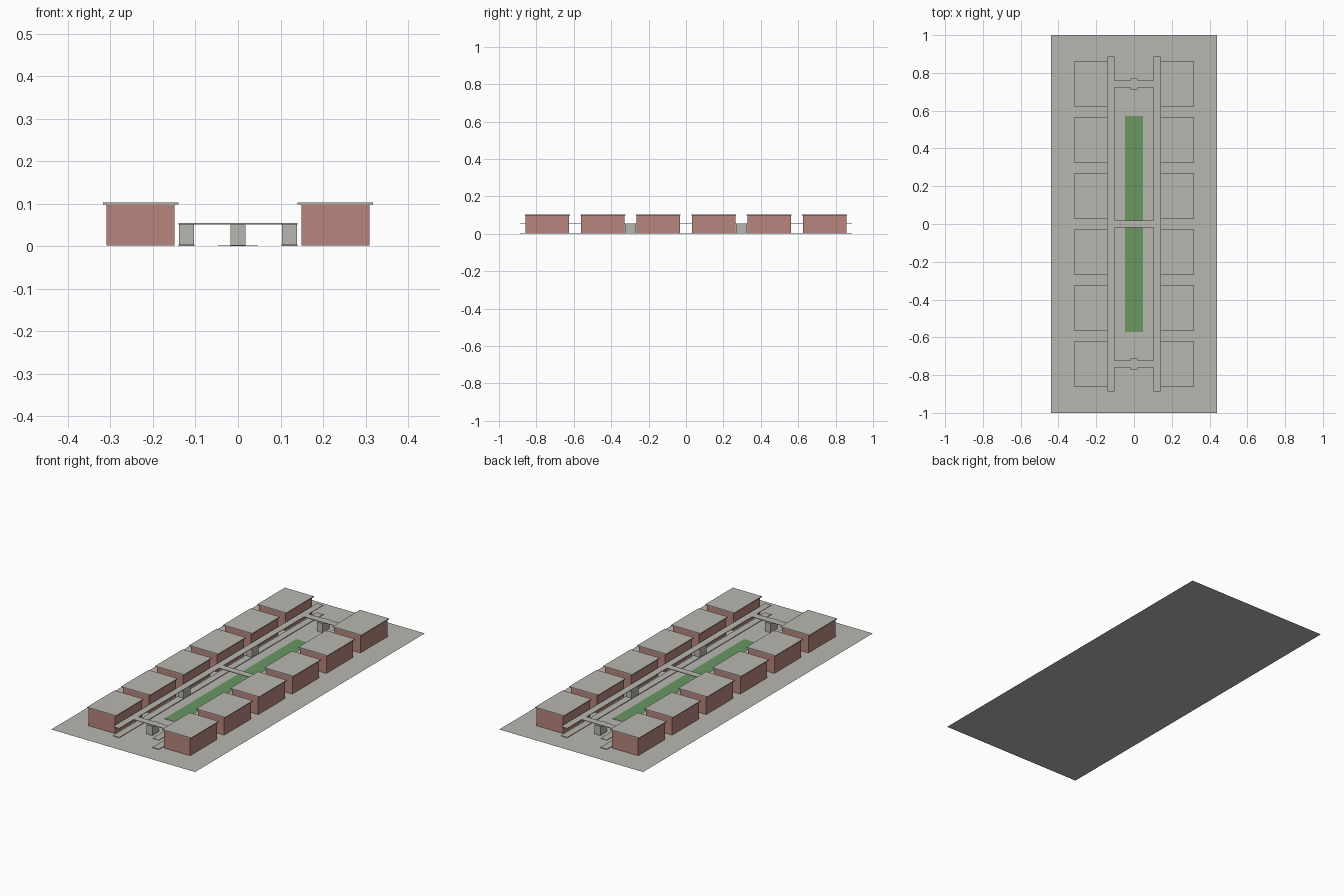
import bpy
import bmesh
from mathutils import Matrix

cube = bpy.data.objects.get("Cube")
if cube:
    bpy.data.objects.remove(cube, do_unlink=True)


def material(name, rgb):
    m = bpy.data.materials.new(name)
    m.use_nodes = True
    m.diffuse_color = (*rgb, 1)
    m.node_tree.nodes["Principled BSDF"].inputs["Base Color"].default_value = (*rgb, 1)
    return m


concrete = material("warm grey concrete", (0.48, 0.47, 0.43))
brick = material("dusty red wall", (0.48, 0.235, 0.207))
grass = material("lawn green", (0.14, 0.31, 0.12))


def finish(name, bm, mat):
    mesh = bpy.data.meshes.new(name)
    bm.to_mesh(mesh)
    bm.free()
    mesh.materials.append(mat)
    obj = bpy.data.objects.new(name, mesh)
    bpy.context.collection.objects.link(obj)
    return obj


def box(name, x, y, size_x, size_y, z0, z1, mat):
    bm = bmesh.new()
    place = Matrix.Translation((x, y, (z0 + z1) / 2))
    scale = Matrix.Diagonal((size_x, size_y, z1 - z0, 1))
    bmesh.ops.create_cube(bm, size=1, matrix=place @ scale)
    return finish(name, bm, mat)


SPACING = 0.2965          # distance between neighbouring houses
WALK_IN, WALK_OUT = 0.102, 0.14
WALK_END = 0.888
DECK_BASE, DECK_TOP = 0.051, 0.054

# Ground sheet
bm = bmesh.new()
bmesh.ops.create_grid(bm, x_segments=1, y_segments=1, size=1,
                      matrix=Matrix.Diagonal((0.4385, 1, 1, 1)))
finish("ground", bm, concrete)

# Central lawn
box("lawn", 0, 0, 0.094, 1.146, 0.0005, 0.002, grass)

# Houses, ground paths and side pillars on both sides
for side, sx in (("right", -1), ("left", 1)):
    for i in range(6):
        y = (i - 2.5) * SPACING
        box(f"{side}_house_walls_{i + 1}", sx * 0.229, y, 0.16, 0.234, 0.001, 0.098, brick)
        box(f"{side}_house_roof_{i + 1}", sx * 0.229, y, 0.177, 0.24, 0.098, 0.103, concrete)
    walk_x = sx * (WALK_IN + WALK_OUT) / 2
    box(f"{side}_ground_path", walk_x, 0, WALK_OUT - WALK_IN, 2 * WALK_END,
        0.0005, 0.004, concrete)
    for end, sy in (("front", -1), ("back", 1)):
        box(f"{side}_{end}_pillar", walk_x, sy * SPACING, 0.036, 0.059,
            0.001, DECK_BASE, concrete)

# Pillars under the end crossings
for end, sy in (("front", -1), ("back", 1)):
    box(f"{end}_crossing_pillar", 0, sy * 2.5 * SPACING, 0.036, 0.059,
        0.001, DECK_BASE, concrete)

# Raised walkway: two long strips joined by three crossings
xs = [-WALK_OUT, -WALK_IN, WALK_IN, WALK_OUT]
ys = [-WALK_END]
for c in (-2.5 * SPACING, 0, 2.5 * SPACING):
    ys += [c - 0.0195, c + 0.0195]
ys.append(WALK_END)
bm = bmesh.new()
grid = [[bm.verts.new((x, y, DECK_TOP)) for x in xs] for y in ys]
for j in range(len(ys) - 1):
    for i in range(3):
        if i != 1 or j % 2 == 1:
            bm.faces.new((grid[j][i], grid[j][i + 1], grid[j + 1][i + 1], grid[j + 1][i]))
deck = finish("raised_walkway", bm, concrete)
solid = deck.modifiers.new("thickness", "SOLIDIFY")
solid.thickness = DECK_TOP - DECK_BASE
solid.offset = -1
